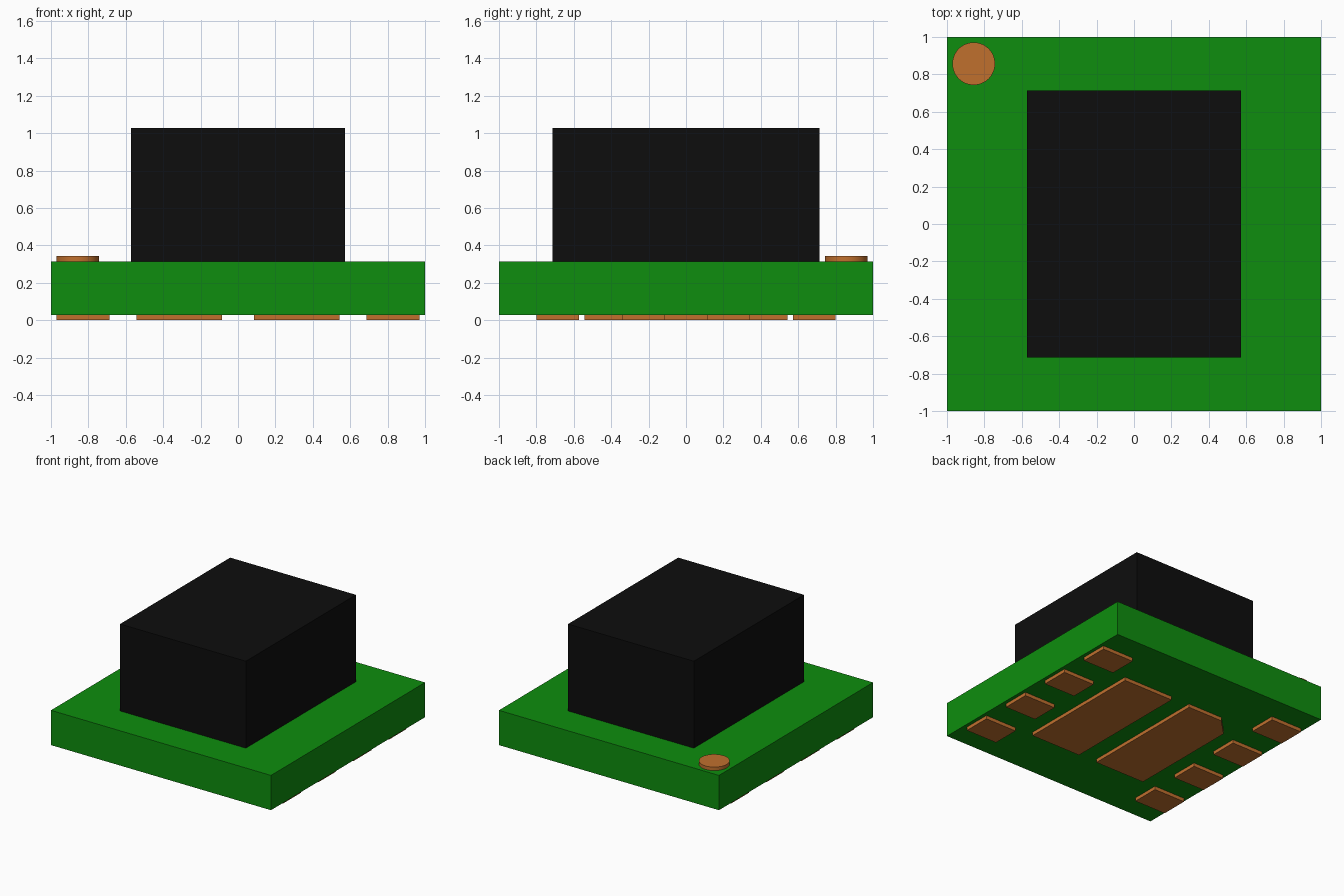
import bpy
import bmesh
import math

cube = bpy.data.objects.get("Cube")
if cube:
    bpy.data.objects.remove(cube, do_unlink=True)


def material(name, rgb):
    mat = bpy.data.materials.new(name)
    mat.use_nodes = True
    mat.diffuse_color = (*rgb, 1)
    mat.node_tree.nodes["Principled BSDF"].inputs["Base Color"].default_value = (*rgb, 1)
    return mat


GREEN = material("board green", (0.0044, 0.27, 0.0044))
BLACK = material("package black", (0.004, 0.004, 0.004))
COPPER = material("copper", (0.53, 0.162, 0.027))


def prism(name, outline, z0, z1, mat):
    """Extrude a counter-clockwise xy outline from z0 to z1."""
    bm = bmesh.new()
    base = bm.faces.new([bm.verts.new((x, y, z0)) for x, y in outline])
    top = bmesh.ops.extrude_face_region(bm, geom=[base], use_keep_orig=True)["geom"]
    bmesh.ops.translate(bm, vec=(0, 0, z1 - z0),
                        verts=[g for g in top if isinstance(g, bmesh.types.BMVert)])
    bmesh.ops.recalc_face_normals(bm, faces=bm.faces)
    mesh = bpy.data.meshes.new(name)
    bm.to_mesh(mesh)
    bm.free()
    mesh.materials.append(mat)
    obj = bpy.data.objects.new(name, mesh)
    bpy.context.collection.objects.link(obj)
    return obj


def rect(cx, cy, w, d):
    return [(cx - w / 2, cy - d / 2), (cx + w / 2, cy - d / 2),
            (cx + w / 2, cy + d / 2), (cx - w / 2, cy + d / 2)]


PAD_TOP, BOARD_TOP = 0.0286, 0.3143

# Board and the chip package on it
prism("circuit_board", rect(0, 0, 2, 2), PAD_TOP, BOARD_TOP, GREEN)
prism("chip_package", rect(0, 0, 1.143, 1.429), BOARD_TOP, 1.0286, BLACK)

# Round orientation marker in the back corner
bpy.ops.mesh.primitive_cylinder_add(vertices=48, radius=0.114, depth=0.0286,
                                    location=(-0.857, 0.857, BOARD_TOP + 0.0143))
marker = bpy.context.object
marker.name = "orientation_marker"
marker.data.materials.append(COPPER)
bpy.ops.object.shade_smooth_by_angle(angle=math.radians(30))

# Four small contact pads along each side of the underside
for side, sx in (("left", 1), ("right", -1)):
    for i in range(4):
        y = 0.6857 - i * 0.4571
        prism(f"{side}_contact_pad_{i + 1}", rect(sx * 0.8286, y, 0.2857, 0.2286),
              0, PAD_TOP, COPPER)

# Two long centre pads; the right one has a cut corner by the marker
prism("left_centre_pad", rect(0.3143, 0, 0.4571, 1.0857), 0, PAD_TOP, COPPER)
cut = 0.14
outline = rect(-0.3143, 0, 0.4571, 1.0857)
x, y = outline.pop()
outline += [(x + cut, y), (x, y - cut)]
prism("right_centre_pad", outline, 0, PAD_TOP, COPPER)
